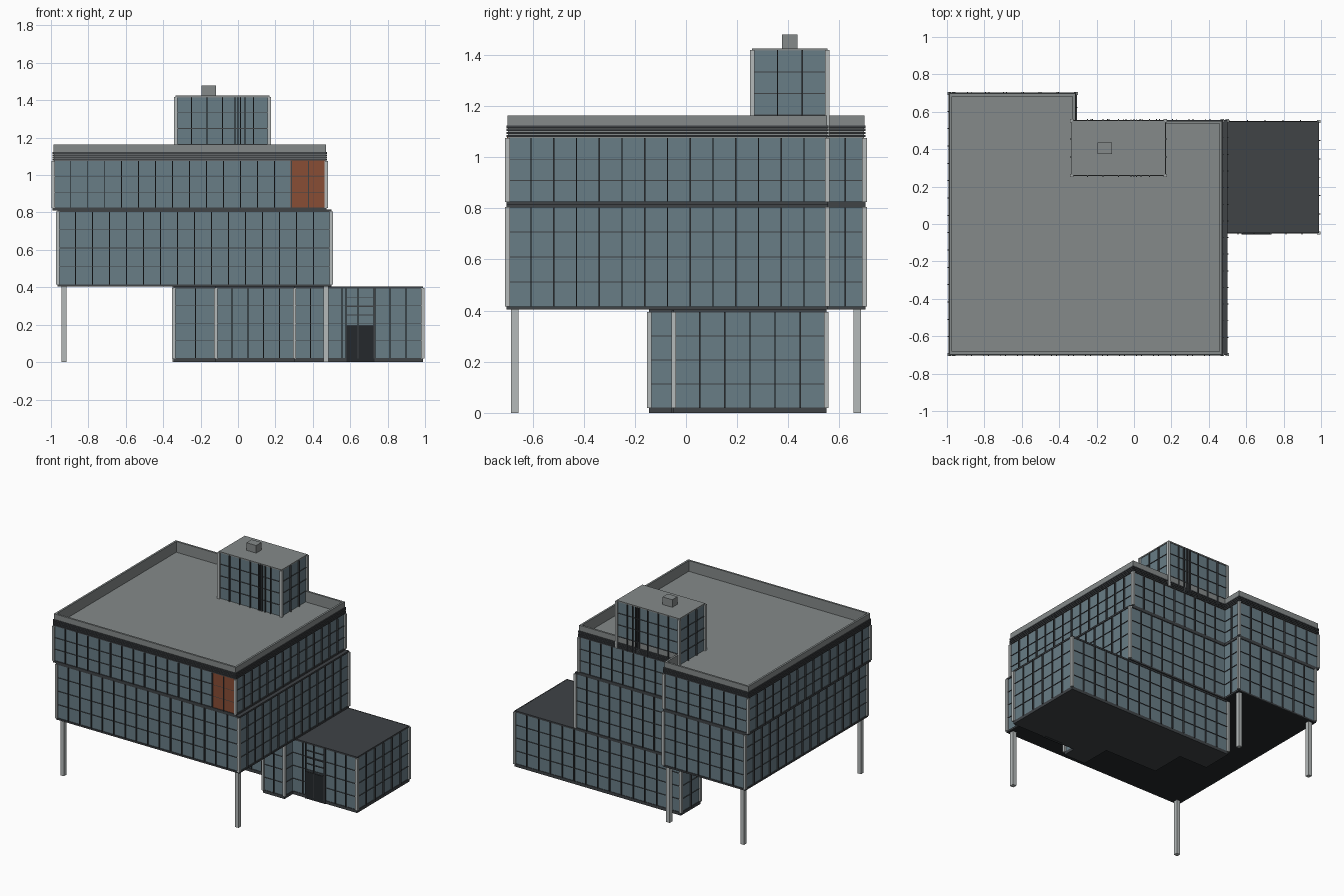
import bpy, bmesh, math
from mathutils import Vector

if "Cube" in bpy.data.objects:
    bpy.data.objects.remove(bpy.data.objects["Cube"])


def material(name, r, g, b):
    m = bpy.data.materials.new(name)
    m.diffuse_color = (r, g, b, 1)
    m.use_nodes = True
    m.node_tree.nodes["Principled BSDF"].inputs["Base Color"].default_value = m.diffuse_color
    return m


GLASS = material("blue_glass", 0.14, 0.205, 0.24)
DARK = material("dark_metal", 0.05, 0.056, 0.062)
BLACK = material("dark_door", 0.018, 0.022, 0.025)
ORANGE = material("rust_panel", 0.25, 0.075, 0.035)
ROOF = material("roof_grey", 0.235, 0.255, 0.255)
PALE = material("pale_metal", 0.46, 0.49, 0.49)


def finish(name, bm, mat):
    bmesh.ops.recalc_face_normals(bm, faces=bm.faces)
    me = bpy.data.meshes.new(name)
    bm.to_mesh(me)
    bm.free()
    me.materials.append(mat)
    ob = bpy.data.objects.new(name, me)
    bpy.context.collection.objects.link(ob)
    return ob


def extrude(bm, poly, z0, z1):
    f = bm.faces.new([bm.verts.new((x, y, z0)) for x, y in poly])
    r = bmesh.ops.extrude_face_region(bm, geom=[f], use_keep_orig=True)
    vs = [v for v in r["geom"] if isinstance(v, bmesh.types.BMVert)]
    bmesh.ops.translate(bm, verts=vs, vec=(0, 0, z1 - z0))


def rect(x0, x1, y0, y1):
    return [(x0, y0), (x1, y0), (x1, y1), (x0, y1)]


def prism(name, poly, z0, z1, mat):
    bm = bmesh.new()
    extrude(bm, poly, z0, z1)
    return finish(name, bm, mat)


def edges(poly):
    for i, p in enumerate(poly):
        a, b = Vector(p), Vector(poly[(i + 1) % len(poly)])
        d = (b - a).normalized()
        yield a, b, d, Vector((d.y, -d.x))


def strip(bm, a, b, d, n, o0, o1, z0, z1, ext=0.0):
    p, q = a - d * ext, b + d * ext
    extrude(bm, [p + n * o1, q + n * o1, q + n * o0, p + n * o0], z0, z1)


def bands(name, poly, o0, o1, levels, mat):
    """Horizontal strips following every wall of a footprint."""
    bm = bmesh.new()
    for a, b, d, n in edges(poly):
        for z0, z1 in levels:
            strip(bm, a, b, d, n, o0, o1, z0, z1, max(o1, 0))
    finish(name, bm, mat)


def curtain_wall(name, poly, z0, z1, rows, pitch=0.092):
    """Glass body, vertical fins, horizontal rails and pale corner posts."""
    prism(name + "_glass", poly, z0, z1, GLASS)
    bm = bmesh.new()
    for a, b, d, n in edges(poly):
        length = (b - a).length
        count = max(1, round(length / pitch))
        for i in range(1, count):
            c = a + d * (length * i / count)
            strip(bm, c - d * 0.0025, c + d * 0.0025, d, n, -0.002, 0.011, z0, z1)
    finish(name + "_fins", bm, DARK)
    h = (z1 - z0) / rows
    bands(name + "_rails", poly, -0.002, 0.005,
          [(z0 + h * i - 0.0018, z0 + h * i + 0.0018) for i in range(1, rows)], DARK)
    bm = bmesh.new()
    es = list(edges(poly))
    for i, (a, b, d, n) in enumerate(es):
        if es[i - 1][2].cross(d) > 0:
            c = a + (n + es[i - 1][3]) * 0.003
            extrude(bm, rect(c.x - 0.009, c.x + 0.009, c.y - 0.009, c.y + 0.009), z0, z1)
    finish(name + "_corner_posts", bm, PALE)


# footprints, anticlockwise
ground = [(-0.34, 0.33), (-0.115, 0.33), (-0.115, 0.08), (0.305, 0.08),
          (0.305, -0.14), (0.47, -0.14), (0.47, -0.045), (0.985, -0.045),
          (0.985, 0.545), (-0.34, 0.545)]


def l_shape(x0, x1, notch):
    return [(x0, -0.695), (x1, -0.695), (x1, 0.55), (notch, 0.55), (notch, 0.695), (x0, 0.695)]


middle = l_shape(-0.96, 0.495, -0.312)
upper = l_shape(-0.985, 0.468, -0.316)
tower = rect(-0.33, 0.165, 0.262, 0.55)

# ground floor
prism("ground_base", ground, 0, 0.02, DARK)
curtain_wall("ground_floor", ground, 0.02, 0.395, 4)
bands("ground_trim", ground, -0.002, 0.004, [(0, 0.022), (0.393, 0.405)], DARK)
prism("annex_roof", ground, 0.395, 0.404, DARK)

# entrance
prism("entrance_door", rect(0.58, 0.73, -0.055, -0.03), 0.0, 0.195, BLACK)
for i, z in enumerate((0.195, 0.25, 0.295, 0.345)):
    prism(f"entrance_rail_{i}", rect(0.575, 0.735, -0.053, -0.035), z, z + 0.004, DARK)
for i, x in enumerate((0.576, 0.73)):
    prism(f"entrance_jamb_{i}", rect(x, x + 0.005, -0.056, -0.035), 0, 0.4, DARK)

# supporting columns
for i, (x, y) in enumerate([(-0.93, -0.67), (0.47, -0.67), (-0.93, 0.67), (-0.335, 0.67)]):
    prism(f"column_{i}", rect(x - 0.014, x + 0.014, y - 0.015, y + 0.015), 0, 0.41, PALE)

# middle storey
prism("middle_underside", middle, 0.404, 0.415, BLACK)
curtain_wall("middle_storey", middle, 0.415, 0.805, 4)
bands("middle_trim", middle, -0.002, 0.006, [(0.404, 0.416), (0.803, 0.815)], DARK)
prism("middle_ledge", middle, 0.805, 0.815, DARK)

# upper storey
prism("upper_underside", upper, 0.81, 0.825, DARK)
curtain_wall("upper_storey", upper, 0.825, 1.075, 3)
bands("upper_trim", upper, -0.002, 0.006, [(0.812, 0.826)], DARK)
prism("rust_wall_panel", rect(0.28, 0.465, -0.700, -0.68), 0.828, 1.078, ORANGE)

# louvres, parapet and roof
prism("main_roof", upper, 1.075, 1.085, ROOF)
bands("parapet_back", upper, -0.012, 0.0, [(1.075, 1.122)], ROOF)
bands("louvres", upper, -0.002, 0.007,
      [(1.078 + i * 0.012, 1.087 + i * 0.012) for i in range(4)], DARK)
bands("parapet", upper, -0.012, 0.002, [(1.12, 1.163)], ROOF)

# roof tower and vent
curtain_wall("roof_tower", tower, 1.08, 1.418, 4, 0.09)
prism("tower_roof", rect(-0.334, 0.169, 0.258, 0.554), 1.416, 1.425, ROOF)
for i, x in enumerate((-0.018, 0.012, 0.036)):
    prism(f"tower_fin_{i}", rect(x, x + 0.005, 0.252, 0.56), 1.085, 1.418, DARK)
prism("roof_vent", rect(-0.195, -0.117, 0.375, 0.435), 1.42, 1.48, ROOF)
